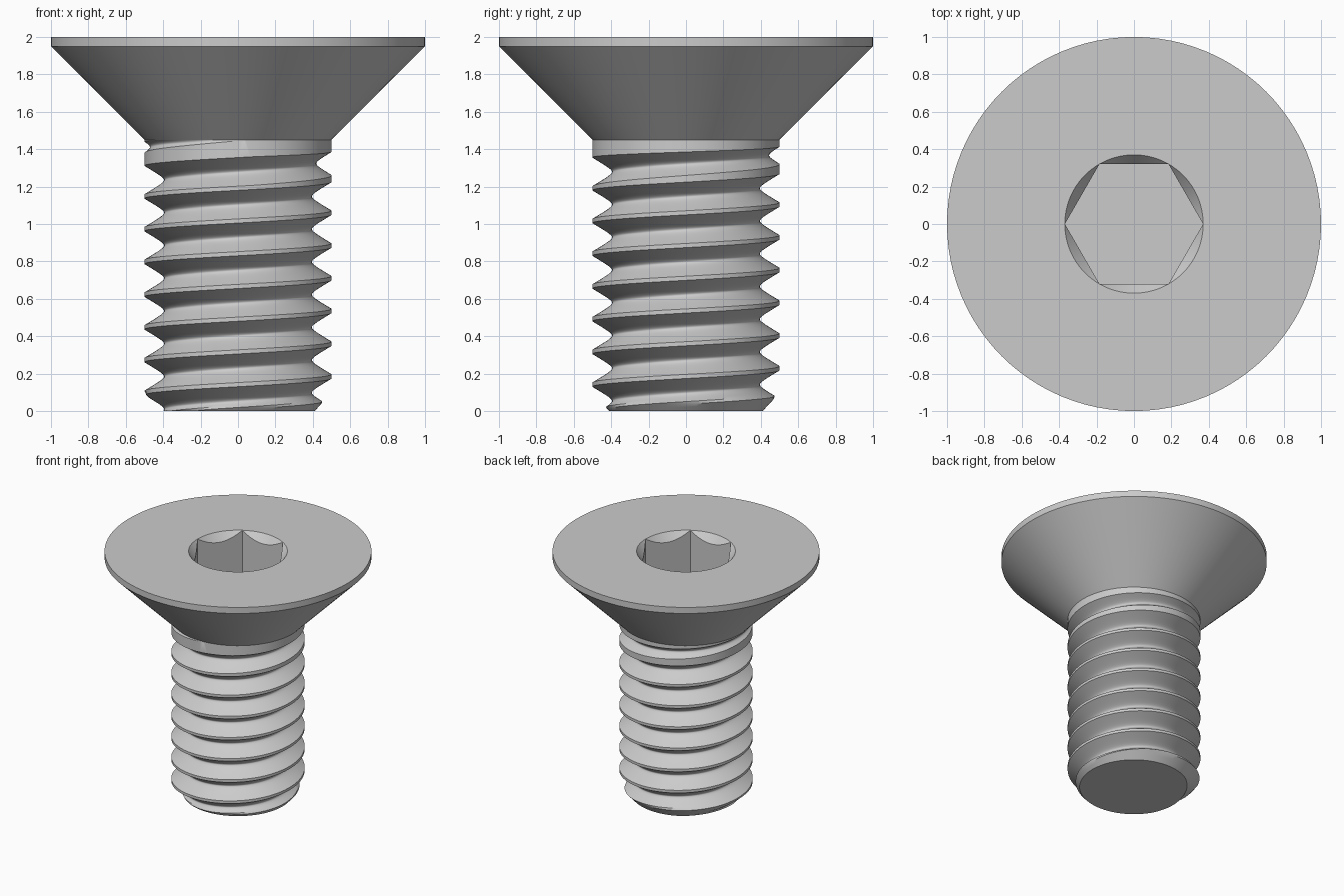
import bpy, bmesh
from math import pi, cos, sin, sqrt

cube = bpy.data.objects.get("Cube")
if cube:
    bpy.data.objects.remove(cube, do_unlink=True)

SEG = 96            # divisions per full turn
PITCH = 0.175
R_SHANK, R_ROOT = 0.5, 0.395
HEAD_Z = 1.45       # where the cone meets the shank

steel = bpy.data.materials.new("grey_steel")
steel.use_nodes = True
steel.diffuse_color = (0.6, 0.6, 0.6, 1)
steel.node_tree.nodes["Principled BSDF"].inputs["Base Color"].default_value = (0.6, 0.6, 0.6, 1)


def finish(bm, name):
    mesh = bpy.data.meshes.new(name)
    bm.to_mesh(mesh)
    bm.free()
    mesh.materials.append(steel)
    obj = bpy.data.objects.new(name, mesh)
    bpy.context.collection.objects.link(obj)
    bpy.ops.object.select_all(action='DESELECT')
    obj.select_set(True)
    bpy.context.view_layer.objects.active = obj
    bpy.ops.object.shade_smooth_by_angle(angle=pi / 6)
    return obj


def strip(bm, low, high):
    """Quads between two matching rows of vertices."""
    for i in range(len(low) - 1):
        bm.faces.new((low[i], low[i + 1], high[i + 1], high[i]))


# Countersunk head with a chamfered hex socket
HEX_APOTHEM, SOCKET_R, SOCKET_FLOOR = 0.32, 0.37, 1.55


def hex_radius(a):
    return HEX_APOTHEM / cos((a % (pi / 3)) - pi / 6)


profile = [
    lambda a: (R_SHANK, HEAD_Z),
    lambda a: (1, 1.95),
    lambda a: (1, 2),
    lambda a: (SOCKET_R, 2),
    lambda a: (hex_radius(a), 2 - 1.25 * (SOCKET_R - hex_radius(a))),
    lambda a: (hex_radius(a), SOCKET_FLOOR),
]
bm = bmesh.new()
rings = []
for point in profile:
    ring = []
    for i in range(SEG):
        a = 2 * pi * i / SEG
        r, z = point(a)
        ring.append(bm.verts.new((r * cos(a), r * sin(a), z)))
    rings.append(ring)
for low, high in zip(rings, rings[1:]):
    strip(bm, low + low[:1], high + high[:1])
bm.faces.new(rings[-1])
bmesh.ops.remove_doubles(bm, verts=bm.verts, dist=0.0005)
finish(bm, "countersunk_head")

# Threaded shank: a rounded V groove swept up a helix, fading out below the head
ROUND = 0.031       # softness of the groove root
HALF = 8            # samples on each flank
bm = bmesh.new()
rows = [[] for _ in range(2 * HALF + 1)]
for i in range(-9 * SEG, 2 * SEG + 1):
    turn = i / SEG
    a = 2 * pi * turn
    lift = max(0, 0.105 * (turn + 0.22))
    depth = max(R_SHANK - R_ROOT - lift, 0.0005)
    width = sqrt(((depth + ROUND) ** 2 - ROUND ** 2) / 3)
    for k, row in enumerate(rows):
        s = (k - HALF) / HALF
        dz = width * s * abs(s) ** 0.7
        z = 1.3225 + PITCH * turn + dz
        r = R_SHANK - depth + sqrt(3 * dz * dz + ROUND ** 2) - ROUND
        r = min(r, R_SHANK, max(0.2, 0.41 + 0.93 * z))   # chamfered tip
        row.append(bm.verts.new((r * cos(a), r * sin(a), z)))
for low, high in zip(rows, rows[1:]):
    strip(bm, low, high)
strip(bm, rows[-1][:-SEG], rows[0][SEG:])               # thread crest

# Trim both ends and close the tip
for z, up in ((0, -1), (HEAD_Z, 1)):
    bmesh.ops.bisect_plane(bm, geom=bm.verts[:] + bm.edges[:] + bm.faces[:], dist=1e-5,
                           plane_co=(0, 0, z), plane_no=(0, 0, up), clear_outer=True)
rim = [e for e in bm.edges if e.is_boundary and all(abs(v.co.z) < 1e-4 for v in e.verts)]
for face in bmesh.ops.edgeloop_fill(bm, edges=rim)["faces"]:
    face.normal_update()
    if face.normal.z > 0:
        face.normal_flip()
finish(bm, "threaded_shank")
